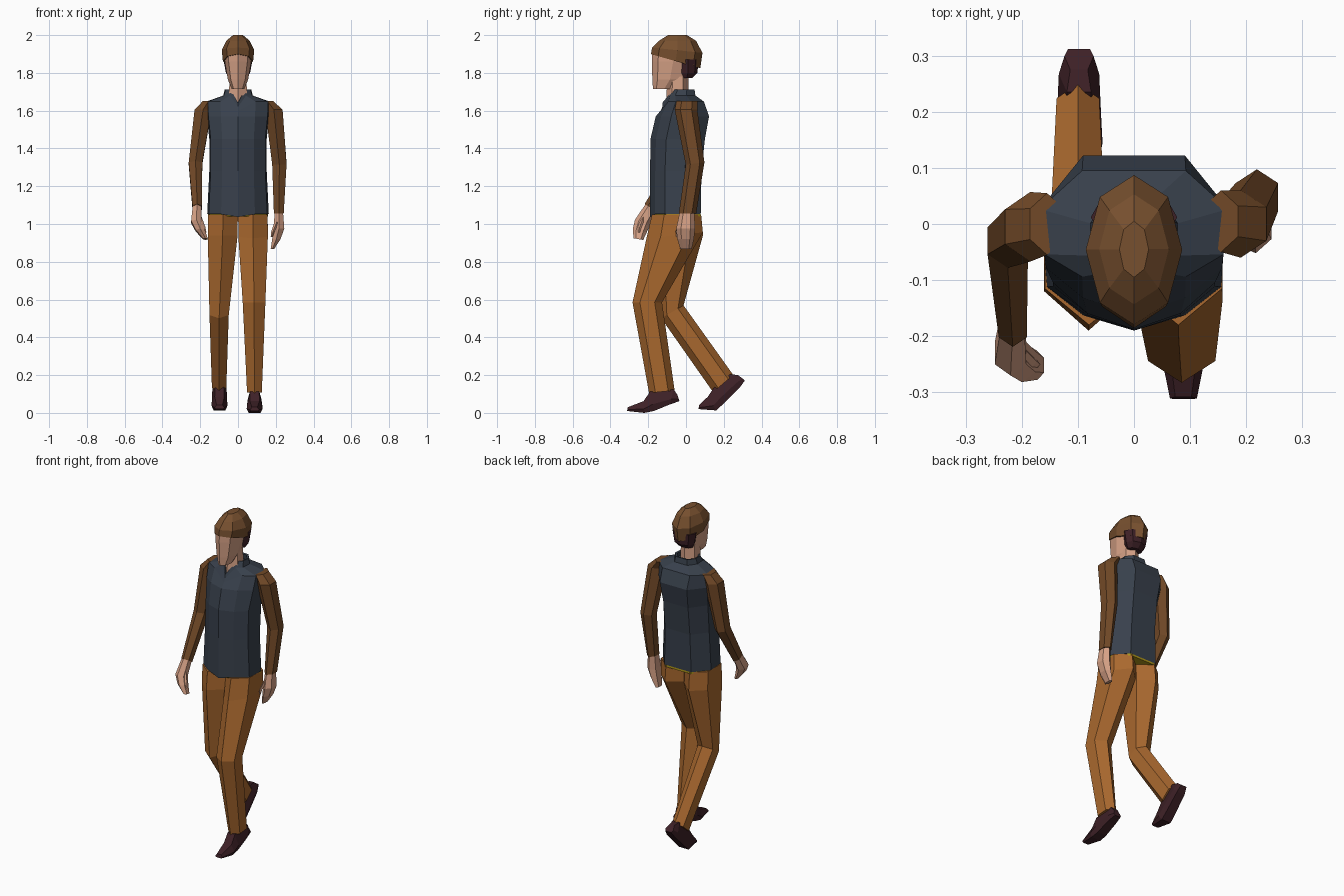
import bpy, bmesh
from math import sin, cos, pi, radians
from mathutils import Vector


def material(name, rgb):
    m = bpy.data.materials.new(name)
    m.diffuse_color = (*rgb, 1)
    return m


VEST = material("slate vest", (.040, .052, .072))
SLEEVE = material("brown sleeve", (.165, .066, .020))
CAP = material("brown cap", (.185, .080, .028))
PANTS = material("tan trousers", (.400, .140, .028))
SKIN = material("skin", (.680, .360, .240))
DARK = material("dark leather", (.048, .015, .020))
BELT = material("yellow belt", (.420, .300, .010))


def loft(name, rings, mat, caps=True):
    """Skin a list of equal-length point rings with flat quads."""
    bm = bmesh.new()
    vs = [[bm.verts.new(p) for p in ring] for ring in rings]
    n = len(vs[0])
    for a, b in zip(vs, vs[1:]):
        for i in range(n):
            j = (i + 1) % n
            bm.faces.new((a[i], a[j], b[j], b[i]))
    if caps:
        bm.faces.new(vs[0])
        bm.faces.new(vs[-1])
    bmesh.ops.recalc_face_normals(bm, faces=bm.faces)
    me = bpy.data.meshes.new(name)
    bm.to_mesh(me)
    bm.free()
    me.materials.append(mat)
    ob = bpy.data.objects.new(name, me)
    bpy.context.collection.objects.link(ob)
    return ob


def ring(x, y, z, hx, hy, tilt=0, n=6):
    """Polygon section with a corner at front and back, tilted about x."""
    t = radians(tilt)
    ang = [pi / 2 + 2 * pi * k / n for k in range(n)]
    wide = max(abs(cos(a)) for a in ang)
    return [Vector((x + hx * cos(a) / wide, y + hy * sin(a) * cos(t),
                    z + hy * sin(a) * sin(t))) for a in ang]


def tube(name, specs, mat, n=6):
    return loft(name, [ring(*s, n=n) for s in specs], mat)


# body outline: half profile, then mirrored
HALF = [(0, -1), (.55, -.8), (.95, -.42), (1, .35), (.55, 1), (0, 1)]
OUTLINE = HALF + [(-x, y) for x, y in reversed(HALF[1:-1])]


def body(z, hx, front, back, drop=0, out=0):
    """Torso section; drop and out move the front centre corner."""
    cy, hy = (front + back) / 2, (back - front) / 2
    pts = [Vector((x * hx, cy + y * hy, z)) for x, y in OUTLINE]
    pts[0] += Vector((0, -out, -drop))
    return pts


# vest, with a V-shaped neck opening
neck_edge = body(1.68, .078, -.10, .05, .06, .025)
loft("vest", [
    body(1.052, .163, -.19, .078, .015),
    body(1.28, .152, -.19, .082),
    body(1.45, .152, -.188, .10),
    body(1.57, .165, -.16, .122),
    body(1.648, .168, -.115, .095, .05, .02),
    neck_edge], VEST)

# standing collar
top_edge = body(1.712, .070, -.08, .045, .07, .045)
collar = loft("collar", [neck_edge, top_edge], VEST, caps=False)
mod = collar.modifiers.new("thickness", 'SOLIDIFY')
mod.thickness = .012

# belt showing under the hem
loft("belt", [body(1.04, .158, -.18, .078), body(1.06, .158, -.18, .078)], BELT)

# trouser legs: +x steps forward, -x trails
tube("front_leg", [
    (.079, -.05, 1.05, .078, .130),
    (.080, -.06, .94, .078, .150, 6),
    (.085, -.205, .585, .060, .078),
    (.087, -.128, .112, .039, .068, 6)], PANTS)
tube("back_leg", [
    (-.080, -.05, 1.05, .079, .130),
    (-.081, -.05, .94, .079, .140),
    (-.100, -.072, .535, .051, .068, 30),
    (-.100, .197, .155, .038, .070, 40)], PANTS)


def shoe(name, x, sections):
    """Sections run toe to heel: sole y, z, upper y, z, half width."""
    rings = []
    for y0, z0, y1, z1, w in sections:
        rings.append([Vector((x + s * w, y0 + (y1 - y0) * f, z0 + (z1 - z0) * f))
                      for s, f in ((-.75, 0), (.75, 0), (1, .35),
                                   (.6, 1), (-.6, 1), (-1, .35))])
    loft(name, rings, DARK)


shoe("front_shoe", .088, [
    (-.312, .010, -.308, .030, .024), (-.22, .0, -.225, .062, .042),
    (-.17, .010, -.19, .112, .040), (-.085, .045, -.065, .125, .036),
    (-.035, .062, -.045, .095, .026)])
shoe("back_shoe", -.098, [
    (.066, .020, .070, .042, .026), (.16, .013, .115, .085, .042),
    (.20, .050, .145, .13, .040), (.285, .135, .235, .205, .036),
    (.312, .172, .275, .200, .026)])

# sleeves
tube("forward_sleeve", [
    (-.155, .0, 1.652, .030, .055), (-.185, -.005, 1.605, .045, .062),
    (-.225, -.030, 1.32, .036, .050, -15),
    (-.216, -.185, 1.085, .025, .040, -32)], SLEEVE)
tube("rear_sleeve", [
    (.155, .005, 1.652, .030, .055), (.190, .0, 1.605, .046, .060),
    (.219, .048, 1.32, .038, .050, 8),
    (.216, .008, 1.055, .026, .046)], SLEEVE)

# hands and thumbs
tube("forward_hand", [
    (-.217, -.180, 1.095, .022, .034, -30), (-.220, -.230, 1.01, .028, .042, -18),
    (-.200, -.245, .965, .024, .038, -15), (-.172, -.252, .92, .012, .026, -10)], SKIN)
tube("forward_thumb", [
    (-.205, -.225, 1.04, .012, .014), (-.182, -.245, .985, .009, .010),
    (-.172, -.25, .955, .005, .006)], SKIN, 4)
tube("rear_hand", [
    (.216, .006, 1.07, .022, .038), (.217, -.002, .975, .028, .050),
    (.203, -.002, .92, .022, .044), (.182, .0, .867, .009, .030)], SKIN)
tube("rear_thumb", [
    (.205, -.030, 1.01, .012, .014), (.185, -.045, .96, .009, .010),
    (.178, -.045, .93, .005, .006)], SKIN, 4)

# neck and face
tube("neck", [
    (0, -.050, 1.59, .060, .075), (0, -.045, 1.66, .048, .060),
    (0, -.043, 1.78, .045, .055)], SKIN)
tube("head", [
    (0, -.115, 1.715, .033, .060), (0, -.085, 1.765, .054, .093),
    (0, -.068, 1.86, .070, .113), (0, -.062, 1.91, .074, .118)], SKIN, 8)

# dark hair below the cap at the back
tube("back_hair", [
    (0, .002, 1.772, .046, .030), (0, .010, 1.80, .064, .050),
    (0, .012, 1.87, .077, .056)], DARK, 8)

# cap, lower at the back
tube("cap", [
    (0, -.055, 1.862, .080, .136, -16), (0, -.046, 1.92, .086, .134, -6),
    (0, -.045, 1.97, .062, .098), (0, -.045, 2.0, .026, .050)], CAP, 8)
